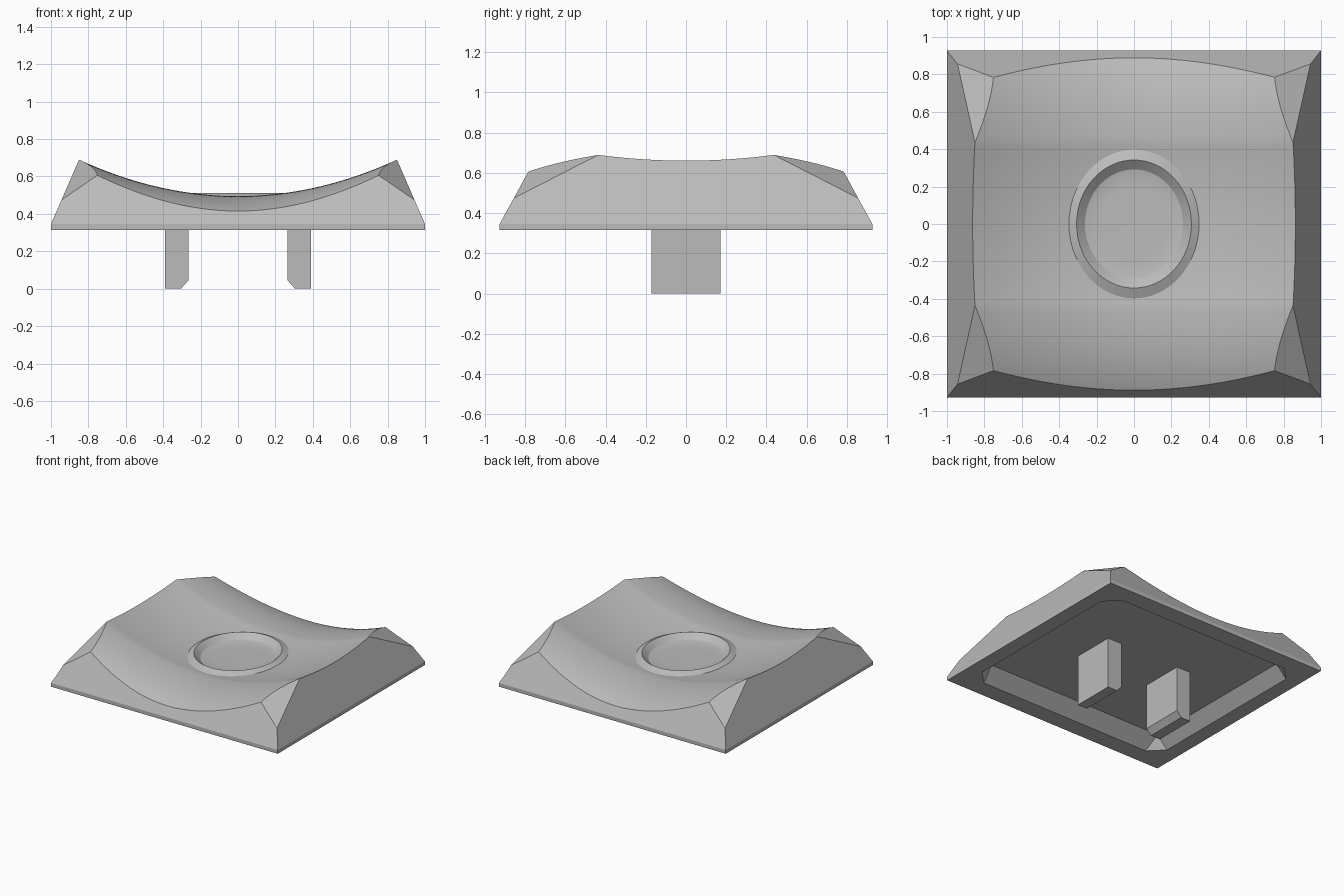
import bpy, bmesh
from math import cos, sin, tau, radians
from mathutils import Vector

old = bpy.data.objects.get("Cube")
if old:
    bpy.data.objects.remove(old, do_unlink=True)

grey = bpy.data.materials.new("plain grey")
grey.use_nodes = True
COLOUR = (0.5, 0.5, 0.5, 1)
grey.diffuse_color = COLOUR
grey.node_tree.nodes["Principled BSDF"].inputs["Base Color"].default_value = COLOUR

HX, HY, BASE, LIP = 1.0, 0.927, 0.315, 0.345
FLOOR = 0.41
RING_Y = 1.115  # the ring is longer in y than in x


def finish(bm, name, recalc=True):
    if recalc:
        bmesh.ops.recalc_face_normals(bm, faces=bm.faces[:])
    mesh = bpy.data.meshes.new(name)
    bm.to_mesh(mesh)
    bm.free()
    mesh.materials.append(grey)
    obj = bpy.data.objects.new(name, mesh)
    bpy.context.collection.objects.link(obj)
    bpy.ops.object.select_all(action="DESELECT")
    obj.select_set(True)
    bpy.context.view_layer.objects.active = obj
    bpy.ops.object.shade_smooth_by_angle(angle=radians(20))
    return obj


def dish(x, y):
    """Height of the saddle-shaped top."""
    if x * x + (y / RING_Y) ** 2 < 0.29 ** 2:
        return 0.44  # pocket hidden under the ring
    y = abs(y)
    ridge = 0.46 + 0.18 * min(y, 0.44) ** 2
    return ridge - 0.59 * max(0, y - 0.44) ** 2.5 + 0.27 * x * x


def slice_off(bm, point, normal):
    """Cut away everything beyond a plane and cap the cut."""
    cut = bmesh.ops.bisect_plane(bm, geom=bm.verts[:] + bm.edges[:] + bm.faces[:], dist=1e-5,
                                 plane_co=point, plane_no=normal, clear_outer=True)
    edges = [e for e in cut["geom_cut"] if isinstance(e, bmesh.types.BMEdge) and e.is_boundary]
    bmesh.ops.contextual_create(bm, geom=edges)


# Cap: dished sheet with walls, trimmed by sloped sides and corner planes
bm = bmesh.new()
bmesh.ops.create_grid(bm, x_segments=80, y_segments=74, size=1)
for v in bm.verts:
    v.co.y *= HY
    v.co.z = dish(v.co.x, v.co.y)
rim = [e for e in bm.edges if e.is_boundary]
skirt = bmesh.ops.extrude_edge_only(bm, edges=rim)["geom"]
for v in skirt:
    if isinstance(v, bmesh.types.BMVert):
        v.co.z = BASE
for s in (1, -1):
    slice_off(bm, (s * HX, 0, LIP), (s, 0, 0.435))
    slice_off(bm, (0, s * HY, LIP), (0, s, 0.547))
low, front, side = Vector((0.95, 0.859, 0.47)), Vector((0.748, 0.78, 0.61)), Vector((0.85, 0.435, 0.69))
normal = (side - low).cross(front - low)
if normal.x < 0:
    normal.negate()
for sx in (1, -1):
    for sy in (1, -1):
        mirror = Vector((sx, sy, 1))
        slice_off(bm, low * mirror, normal * mirror)
finish(bm, "cap")

# Underside: flat rim, sloped cavity walls with cut corners, floor
bm = bmesh.new()
outer, opening, floor = [], [], []
OX, OY, CUT = 0.88, 0.785, 0.11
for sx, sy in ((1, 1), (-1, 1), (-1, -1), (1, -1)):
    outer.append(bm.verts.new((sx * HX, sy * HY, BASE)))
    floor.append(bm.verts.new((sx * 0.79, sy * 0.675, FLOOR)))
    pair = [bm.verts.new((sx * OX, sy * (OY - CUT), BASE)),
            bm.verts.new((sx * (OX - CUT), sy * OY, BASE))]
    opening.append(pair if sx * sy > 0 else pair[::-1])
for i in range(4):
    j = (i + 1) % 4
    (a, b), (c, d) = opening[i], opening[j]
    bm.faces.new((outer[i], outer[j], c, b))
    bm.faces.new((outer[i], b, a))
    bm.faces.new((b, c, floor[j], floor[i]))
    bm.faces.new((a, b, floor[i]))
bm.faces.new(floor)
bmesh.ops.recalc_face_normals(bm, faces=bm.faces[:])
if sum(f.normal.z * f.calc_area() for f in bm.faces) > 0:
    bmesh.ops.reverse_faces(bm, faces=bm.faces[:])
finish(bm, "underside", recalc=False)

# Raised ring with a shallow round recess
bm = bmesh.new()
N = 64
profile = [(0.385, 0.475), (0.307, 0.512), (0.262, 0.472), (0.235, 0.466), (0.18, 0.464)]
loops = [[bm.verts.new((r * cos(tau * k / N), RING_Y * r * sin(tau * k / N), z)) for k in range(N)]
         for r, z in profile]
for a, b in zip(loops, loops[1:]):
    for k in range(N):
        m = (k + 1) % N
        bm.faces.new((a[k], a[m], b[m], b[k]))
bm.faces.new(loops[-1])
finish(bm, "centre_ring", recalc=False)

# Two clip legs, bevelled on their inner lower edge
for s, name in ((1, "left_leg"), (-1, "right_leg")):
    bm = bmesh.new()
    outline = [(0.39, 0), (0.305, 0), (0.265, 0.045), (0.265, 0.42), (0.39, 0.42)]
    face = bm.faces.new([bm.verts.new((s * x, -0.172, z)) for x, z in outline])
    out = bmesh.ops.extrude_face_region(bm, geom=[face])["geom"]
    bmesh.ops.translate(bm, vec=(0, 0.344, 0), verts=[v for v in out if isinstance(v, bmesh.types.BMVert)])
    finish(bm, name)
